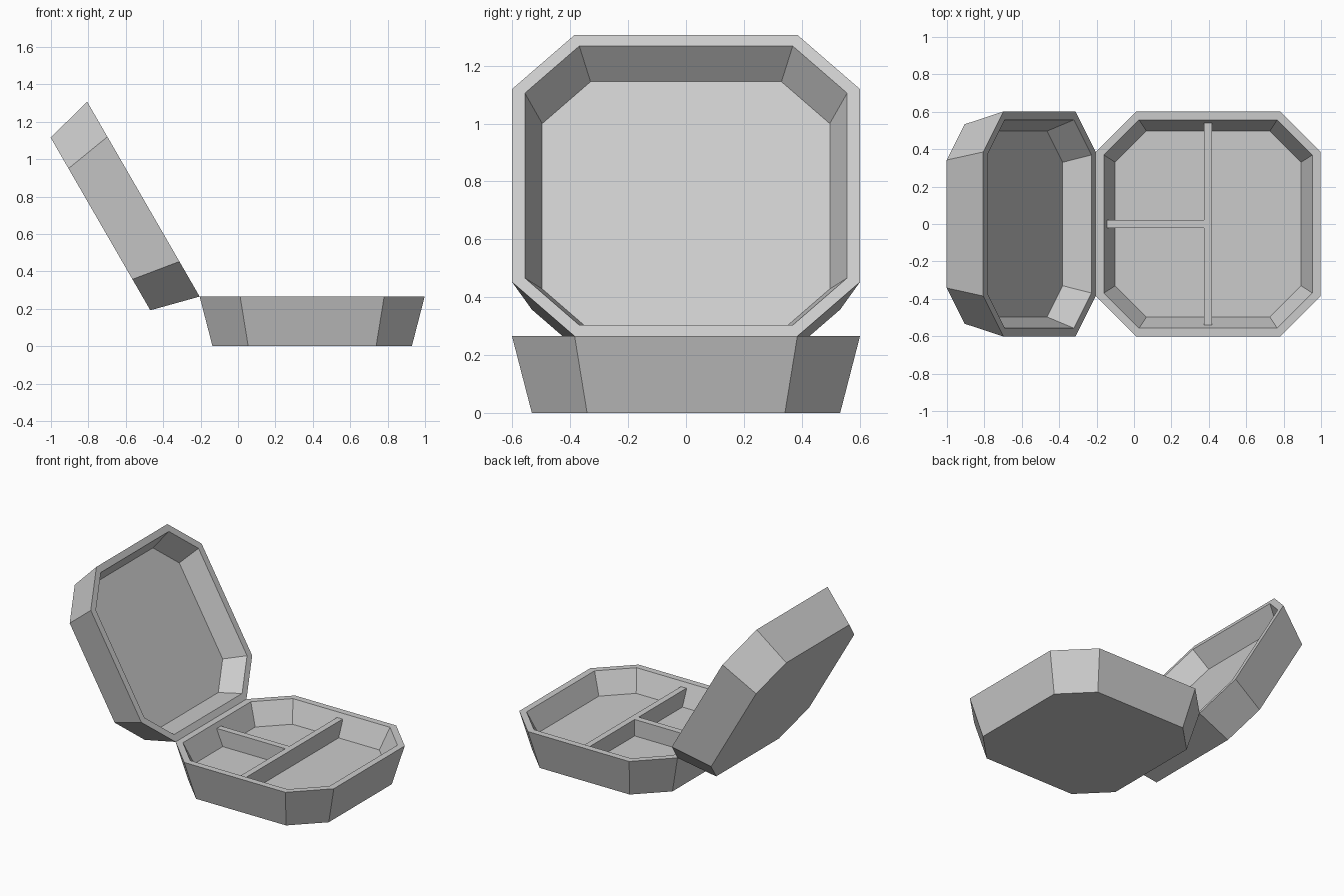
import bpy, bmesh
from math import radians
from mathutils import Matrix

if "Cube" in bpy.data.objects:
    bpy.data.objects.remove(bpy.data.objects["Cube"])

HINGE_X, RIM_Z, R = -0.205, 0.265, 0.6015


def octagon(bm, half, corner, z):
    a, c = half, corner
    pts = [(a, -c), (a, c), (c, a), (-c, a), (-a, c), (-a, -c), (-c, -a), (c, -a)]
    return [bm.verts.new((x, y, z)) for x, y in pts]


def finish(name, bm, matrix=None):
    if matrix:
        bm.transform(matrix)
    bmesh.ops.recalc_face_normals(bm, faces=bm.faces)
    mesh = bpy.data.meshes.new(name)
    bm.to_mesh(mesh)
    bm.free()
    obj = bpy.data.objects.new(name, mesh)
    bpy.context.collection.objects.link(obj)
    return obj


# Chamfered tray: octagon rings from the underside, over the rim, to the inner floor
def tray(name, matrix):
    bm = bmesh.new()
    profile = [(0.533, 0.342, 0), (R, 0.385, RIM_Z),
               (0.557, 0.369, RIM_Z), (0.497, 0.33, 0.122)]
    rings = [octagon(bm, *p) for p in profile]
    for lo, hi in zip(rings, rings[1:]):
        for i in range(8):
            j = (i + 1) % 8
            bm.faces.new((lo[i], lo[j], hi[j], hi[i]))
    bm.faces.new(rings[0])
    bm.faces.new(rings[-1])
    return finish(name, bm, matrix)


def box(name, x0, x1, y0, y1, z0, z1):
    bm = bmesh.new()
    bmesh.ops.create_cube(bm, size=1)
    m = (Matrix.Translation(((x0 + x1) / 2, (y0 + y1) / 2, (z0 + z1) / 2))
         @ Matrix.Diagonal((x1 - x0, y1 - y0, z1 - z0, 1)))
    return finish(name, bm, m)


# Base tray lying flat, and the matching lid swung up about the shared rim edge
tray("base_tray", Matrix.Translation((HINGE_X + R, 0, 0)))
tray("lid", Matrix.Translation((HINGE_X, 0, RIM_Z))
     @ Matrix.Rotation(radians(60), 4, 'Y')
     @ Matrix.Translation((-R, 0, -RIM_Z)))

# Compartment dividers
box("long_divider", 0.375, 0.417, -0.54, 0.54, 0.11, 0.235)
box("short_divider", -0.145, 0.375, -0.022, 0.022, 0.11, 0.235)
